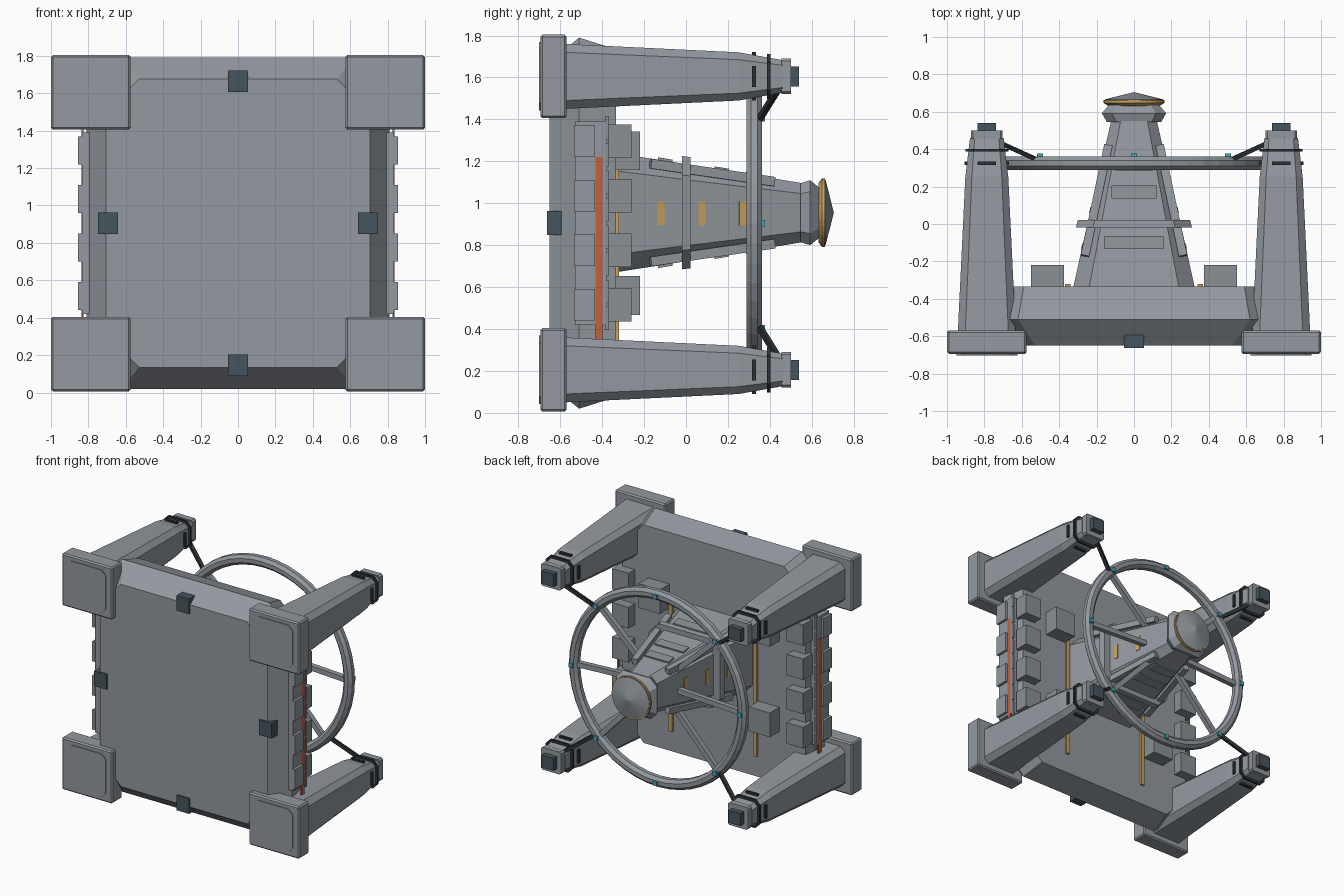
import bpy, bmesh, math
from mathutils import Vector, Matrix, Euler

if "Cube" in bpy.data.objects:
    bpy.data.objects.remove(bpy.data.objects["Cube"])


def mat(name, *rgb):
    m = bpy.data.materials.new(name)
    m.diffuse_color = (*rgb, 1)
    m.use_nodes = True
    m.node_tree.nodes["Principled BSDF"].inputs["Base Color"].default_value = m.diffuse_color
    return m


HULL = mat("hull grey", .29, .32, .35)
MODULE = mat("module grey", .25, .28, .30)
SLATE = mat("dark slate", .06, .09, .11)
BLACK = mat("strut black", .025, .03, .035)
ORANGE = mat("orange", .55, .12, .045)
GOLD = mat("gold", .58, .36, .11)
CYAN = mat("cyan", .06, .42, .5)

MID = .905      # height of the frame axis
TOWER_Z = .955  # height of the tower axis


def finish(bm, name, material):
    bmesh.ops.recalc_face_normals(bm, faces=bm.faces)
    me = bpy.data.meshes.new(name)
    bm.to_mesh(me)
    bm.free()
    me.materials.append(material)
    ob = bpy.data.objects.new(name, me)
    bpy.context.collection.objects.link(ob)
    return ob


def box(name, center, size, material, rot=(0, 0, 0), bevel=0):
    bm = bmesh.new()
    m = Matrix.LocRotScale(Vector(center), Euler(rot), Vector(size))
    bmesh.ops.create_cube(bm, size=1, matrix=m)
    if bevel:
        bmesh.ops.bevel(bm, geom=bm.edges[:], offset=bevel, segments=1, affect='EDGES')
    return finish(bm, name, material)


def beam(name, a, b, width, material):
    a, b = Vector(a), Vector(b)
    d = b - a
    return box(name, (a + b) / 2, (width, width, d.length), material,
               d.to_track_quat('Z', 'X').to_euler())


def loft(name, cx, cz, sections, material):
    """Chamfered rectangles along y: (y, half width, half height, chamfer)."""
    bm = bmesh.new()
    rings = []
    for y, hx, hz, c in sections:
        pts = [(hx, hz - c), (hx - c, hz), (c - hx, hz), (-hx, hz - c),
               (-hx, c - hz), (c - hx, -hz), (hx - c, -hz), (hx, c - hz)]
        rings.append([bm.verts.new((cx + x, y, cz + z)) for x, z in pts])
    for r, s in zip(rings, rings[1:]):
        for i in range(8):
            j = (i + 1) % 8
            bm.faces.new((r[i], r[j], s[j], s[i]))
    bm.faces.new(rings[0])
    bm.faces.new(rings[-1])
    return finish(bm, name, material)


def lathe(name, cz, profile, n, material):
    """Revolve (radius, y) points around a y axis; closed as a loop."""
    bm = bmesh.new()
    rings = [[bm.verts.new((r * math.cos(2 * math.pi * i / n), y,
                            cz + r * math.sin(2 * math.pi * i / n))) for i in range(n)]
             for r, y in profile]
    for r, s in zip(rings, rings[1:] + rings[:1]):
        for i in range(n):
            j = (i + 1) % n
            bm.faces.new((r[i], r[j], s[j], s[i]))
    bmesh.ops.remove_doubles(bm, verts=bm.verts, dist=1e-5)
    return finish(bm, name, material)


# Main hull slab
loft("hull", 0, MID, [(-.65, .705, .77, .175), (-.51, .81, .885, .19),
                      (-.335, .77, .83, .18)], HULL)

# Docking pads around the front face
for x, z in ((0, 1.665), (0, .145), (.695, MID), (-.695, MID)):
    box("front_pad", (x, -.625, z), (.105, .075, .115), SLATE)

# Four corner legs
for sx in (-1, 1):
    for sz in (-1, 1):
        cx, cz = .787 * sx, MID + .7 * sz
        box("foot", (cx, -.632, cz), (.425, .125, .398), HULL, bevel=.01)
        loft("foot_panel", cx, cz, [(-.702, .163, .163, .035), (-.68, .163, .163, .035)], HULL)
        loft("leg", cx, cz, [(-.58, .155, .155, .04), (.25, .115, .115, .035),
                             (.46, .09, .078, .025)], HULL)
        loft("leg_tip", cx, cz, [(.455, .085, .085, .012), (.5, .085, .085, .012)], HULL)
        box("leg_end_cap", (cx, .515, cz), (.1, .05, .095), SLATE)
        # Clamp ring and four clips
        loft("leg_clamp", cx, cz, [(.387, .115, .108, .04), (.402, .115, .108, .04)], BLACK)
        for s in (-1, 1):
            box("leg_clip", (cx + .108 * s, .325, cz), (.022, .02, .1), BLACK)
            box("leg_clip", (cx, .325, cz + .105 * s), (.1, .02, .022), BLACK)
        # Strut tying the leg to the wheel
        beam("wheel_strut", (.73 * sx, .44, MID + .64 * sz),
             (.51 * sx, .34, MID + .48 * sz), .025, BLACK)

# Side armour, stripes and rear equipment
for s in (-1, 1):
    box("side_panel", (.81 * s, -.455, MID), (.05, .15, .97), HULL)
    box("side_stripe", (.834 * s, -.415, .78), (.008, .032, .88), ORANGE)
    box("rear_light_strip", (.355 * s, -.33, .72), (.03, .02, .98), GOLD)
    for i in range(4):
        z = .515 + .26 * i
        box("side_plate", (.842 * s, -.485, z), (.026, .1, .15), HULL)
        box("edge_block", (.735 * s, -.315, z), (.14, .11, .16), MODULE)
        for dz in (-.065, .065):
            box("side_slot", (.832 * s, -.377, z + dz), (.012, .018, .11), MODULE)
    for z in (.56, 1.25):
        box("rear_box", (.463 * s, -.29, z), (.178, .14, .185), MODULE)

# Central tower
loft("tower", 0, TOWER_Z, [(-.34, .325, .285, .085), (0, .25, .232, .075),
                           (.56, .12, .14, .05)], HULL)
loft("tower_belt", 0, TOWER_Z, [(-.018, .31, .27, .09), (.022, .3, .265, .09)], HULL)


def tower_half(y):
    """Half width and half height of the tower at y."""
    if y < 0:
        return .25 - y * .22, .232 - y * .156
    return .25 - y * .232, .232 - y * .164


for s in (-1, 1):
    # Side windows and cross louvres
    for y in (-.12, .075, .27):
        hx, hz = tower_half(y)
        box("tower_window", (hx * s, y, TOWER_Z - .003), (.008, .034, .115), GOLD,
            (0, 0, .225 * s))
    for y in (-.1, .17, .32):
        hx, hz = tower_half(y)
        box("tower_louvre", (0, y, TOWER_Z + s * hz), (hx * 1.15, .07, .022), MODULE,
            (-.16 * s, 0, 0))
    # Corner ridges
    for t in (-1, 1):
        a, b = tower_half(-.17), tower_half(.42)
        beam("tower_ridge", (s * (a[0] - .025), -.17, TOWER_Z + t * (a[1] - .025)),
             (s * (b[0] - .015), .42, TOWER_Z + t * (b[1] - .015)), .045, HULL)

# Tower head: flared collar, gold rim and conical cap
loft("tower_collar", 0, TOWER_Z, [(.545, .145, .14, .05), (.592, .172, .155, .055),
                                  (.635, .135, .12, .045)], HULL)
lathe("cap_rim", TOWER_Z, [(0, .63), (.14, .632), (.163, .648), (.163, .662), (0, .662)],
      32, GOLD)
lathe("cap_cone", TOWER_Z, [(0, .66), (.155, .66), (.155, .666), (0, .705)], 32, HULL)

# Wheel with spokes and beacons
RAD, TUBE, WY = .71, .04, .325
lathe("wheel", MID, [(RAD + TUBE * math.cos((k + .5) * math.pi / 4),
                      WY + TUBE * math.sin((k + .5) * math.pi / 4)) for k in range(8)],
      48, HULL)
for k in range(8):
    a = k * math.pi / 4
    c, s = math.cos(a), math.sin(a)
    box("wheel_beacon", (RAD * c, WY + .04, MID + RAD * s), (.032, .025, .032), CYAN)
    if k not in (2, 6):
        beam("wheel_spoke", (RAD * c, WY, MID + RAD * s),
             (.1 * c, WY, MID + .03 + .1 * s), .038, HULL)
